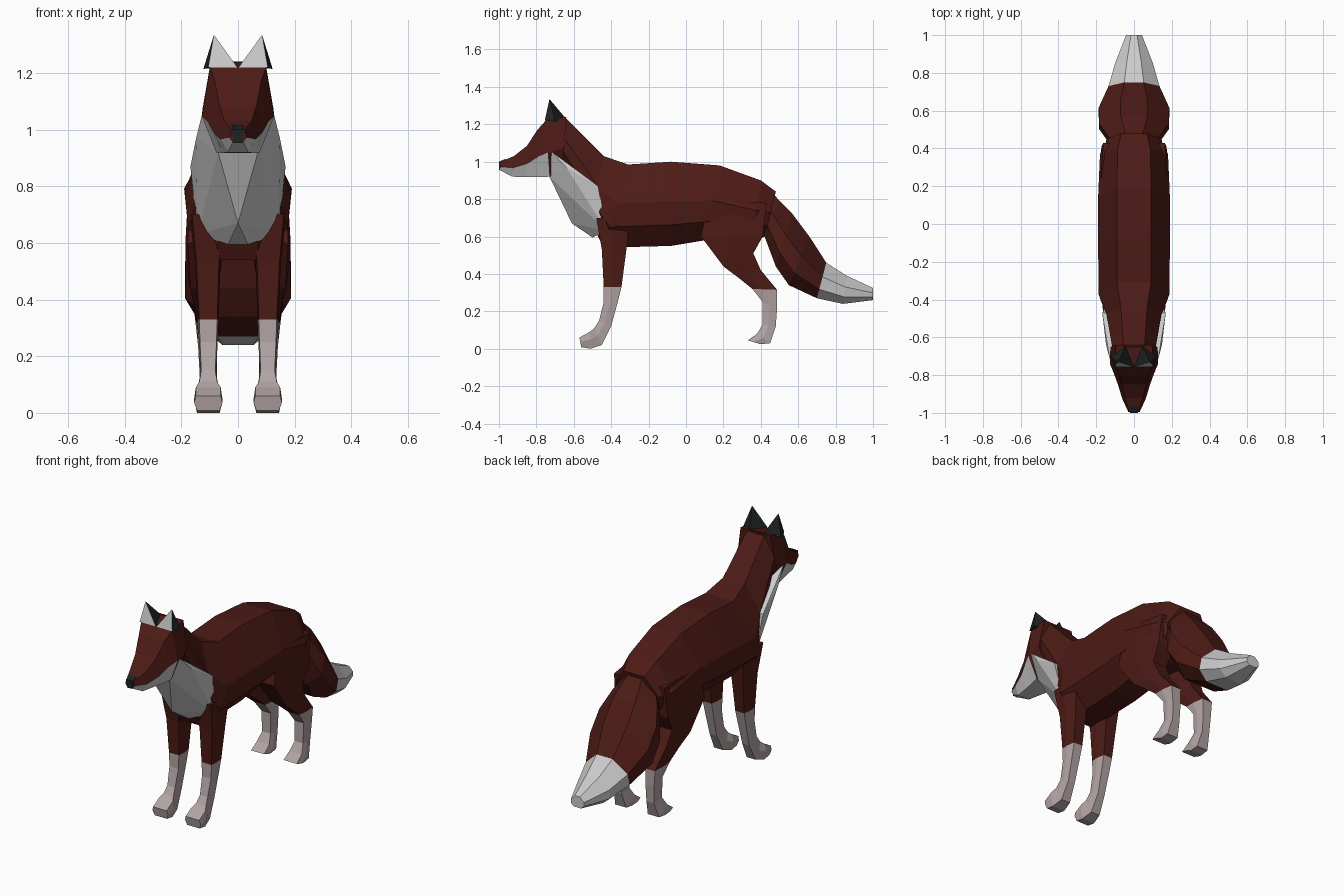
import bpy, bmesh


def material(name, rgb):
    m = bpy.data.materials.new(name)
    m.diffuse_color = (*rgb, 1)
    return m


RED = material("rust_fur", (0.075, 0.011, 0.008))
WHITE = material("white_fur", (0.8, 0.8, 0.8))
SOCK = material("grey_fur", (0.45, 0.37, 0.37))
BLACK = material("black_fur", (0.013, 0.016, 0.016))


def finish(bm, name, mats):
    bmesh.ops.recalc_face_normals(bm, faces=bm.faces[:])
    me = bpy.data.meshes.new(name)
    bm.to_mesh(me)
    bm.free()
    for m in mats:
        me.materials.append(m)
    ob = bpy.data.objects.new(name, me)
    bpy.context.collection.objects.link(ob)
    return ob


def loft(name, rings, profile, mats, second=lambda seg, row: False, side=1):
    """rings: (ya, za, yb, zb, half width, centre x); profile: (t from a to b, width factor)."""
    bm = bmesh.new()
    loops = []
    for ya, za, yb, zb, w, cx in rings:
        outline = [(t, u) for t, u in profile] + [(t, -u) for t, u in reversed(profile)]
        loops.append([bm.verts.new((side * (cx + u * w), ya + (yb - ya) * t, za + (zb - za) * t))
                      for t, u in outline])
    n = len(loops[0])
    ends = ((loops[0], 0), (loops[-1], len(rings) - 2))
    for s, (a, b) in enumerate(zip(loops, loops[1:])):
        for i in range(n):
            f = bm.faces.new((a[i], a[(i + 1) % n], b[(i + 1) % n], b[i]))
            f.material_index = int(second(s, min(i, n - 2 - i) if i < n - 1 else -1))
    for loop, s in ends:
        bm.faces.new(loop).material_index = int(second(s, 0))
    return finish(bm, name, mats)


def hull(name, points, mats, second=lambda f: False):
    bm = bmesh.new()
    for p in points:
        bm.verts.new(p)
    bmesh.ops.convex_hull(bm, input=bm.verts[:])
    bm.normal_update()
    for f in bm.faces:
        f.material_index = int(second(f))
    return finish(bm, name, mats)


def both(points):
    return [(s * x, y, z) for x, y, z in points for s in ((1, -1) if x else (1,))]


# Neck, trunk and rump
loft("body", [
    (-0.65, 1.24, -0.66, 1.00, 0.115, 0),
    (-0.56, 1.15, -0.60, 0.88, 0.128, 0),
    (-0.44, 1.03, -0.52, 0.70, 0.145, 0),
    (-0.31, 0.985, -0.44, 0.54, 0.188, 0),
    (-0.08, 1.00, -0.08, 0.55, 0.19, 0),
    (0.18, 0.98, 0.10, 0.58, 0.19, 0),
    (0.40, 0.90, 0.34, 0.56, 0.18, 0),
    (0.48, 0.84, 0.42, 0.60, 0.14, 0),
], [(0, 0.48), (0.47, 1), (0.75, 0.93), (1, 0.4)], [RED])

# White bib over the chest
hull("chest_bib", both([
    (0.127, -0.72, 1.055), (0.148, -0.64, 0.97), (0.168, -0.47, 0.87),
    (0.143, -0.425, 0.63), (0.07, -0.73, 0.92), (0, -0.61, 0.67), (0.035, -0.50, 0.595),
]), [WHITE])

# Head with a white jaw
loft("head", [
    (-0.995, 0.998, -0.995, 0.955, 0.03, 0),
    (-0.92, 1.03, -0.93, 0.92, 0.062, 0),
    (-0.85, 1.085, -0.85, 0.918, 0.085, 0),
    (-0.795, 1.17, -0.79, 0.918, 0.106, 0),
    (-0.75, 1.22, -0.73, 0.92, 0.128, 0),
    (-0.64, 1.24, -0.66, 0.95, 0.125, 0),
], [(0, 0.77), (0.57, 1), (1, 0.6)], [RED, WHITE], lambda s, row: row >= 1 and s < 4)

# Nose
hull("nose", both([(0.022, -1.0, 1.0), (0.015, -1.0, 0.955),
                   (0.022, -0.965, 1.015), (0.015, -0.97, 0.955)]), [BLACK])

# Ears, white in front
for s, label in ((1, "left"), (-1, "right")):
    hull(label + "_ear", [(s * x, y, z) for x, y, z in (
        (0.002, -0.755, 1.22), (0.105, -0.755, 1.22), (0.122, -0.70, 1.215),
        (0.045, -0.65, 1.24), (0.085, -0.73, 1.335))],
        [BLACK, WHITE], lambda f: f.normal.y < -0.7)

# Bushy tail with a white tip
loft("tail", [
    (0.45, 0.85, 0.40, 0.66, 0.10, 0),
    (0.50, 0.79, 0.42, 0.60, 0.14, 0),
    (0.57, 0.72, 0.48, 0.44, 0.185, 0),
    (0.66, 0.60, 0.55, 0.34, 0.187, 0),
    (0.75, 0.46, 0.70, 0.27, 0.135, 0),
    (0.86, 0.39, 0.84, 0.24, 0.10, 0),
    (1.00, 0.325, 1.00, 0.26, 0.042, 0),
], [(0, 0.38), (0.4, 1), (0.75, 1), (1, 0.55)], [RED, WHITE], lambda s, row: s >= 4)

# Legs with grey socks
FRONT = [
    (-0.48, 0.70, -0.30, 0.70, 0.065, 0.105),
    (-0.45, 0.53, -0.32, 0.52, 0.045, 0.107),
    (-0.44, 0.33, -0.345, 0.33, 0.036, 0.105),
    (-0.44, 0.25, -0.365, 0.25, 0.033, 0.105),
    (-0.465, 0.15, -0.40, 0.12, 0.028, 0.105),
    (-0.49, 0.11, -0.45, 0.02, 0.036, 0.105),
    (-0.515, 0.09, -0.51, 0.0, 0.05, 0.105),
    (-0.57, 0.06, -0.56, 0.008, 0.05, 0.105),
]
HIND = [
    (0.12, 0.80, 0.43, 0.78, 0.065, 0.11),
    (0.08, 0.60, 0.41, 0.60, 0.068, 0.118),
    (0.20, 0.44, 0.36, 0.51, 0.055, 0.12),
    (0.28, 0.38, 0.40, 0.42, 0.045, 0.115),
    (0.355, 0.32, 0.487, 0.315, 0.04, 0.11),
    (0.41, 0.25, 0.487, 0.22, 0.034, 0.107),
    (0.41, 0.13, 0.48, 0.12, 0.03, 0.105),
    (0.38, 0.08, 0.45, 0.03, 0.045, 0.105),
    (0.33, 0.045, 0.40, 0.024, 0.048, 0.105),
]
for side, label in ((1, "left"), (-1, "right")):
    for name, rings, sock in (("front_leg", FRONT, 2), ("hind_leg", HIND, 4)):
        loft(f"{label}_{name}", rings, [(0, 0.88), (0.45, 1), (1, 0.8)], [RED, SOCK],
             lambda s, row, k=sock: s >= k, side)
